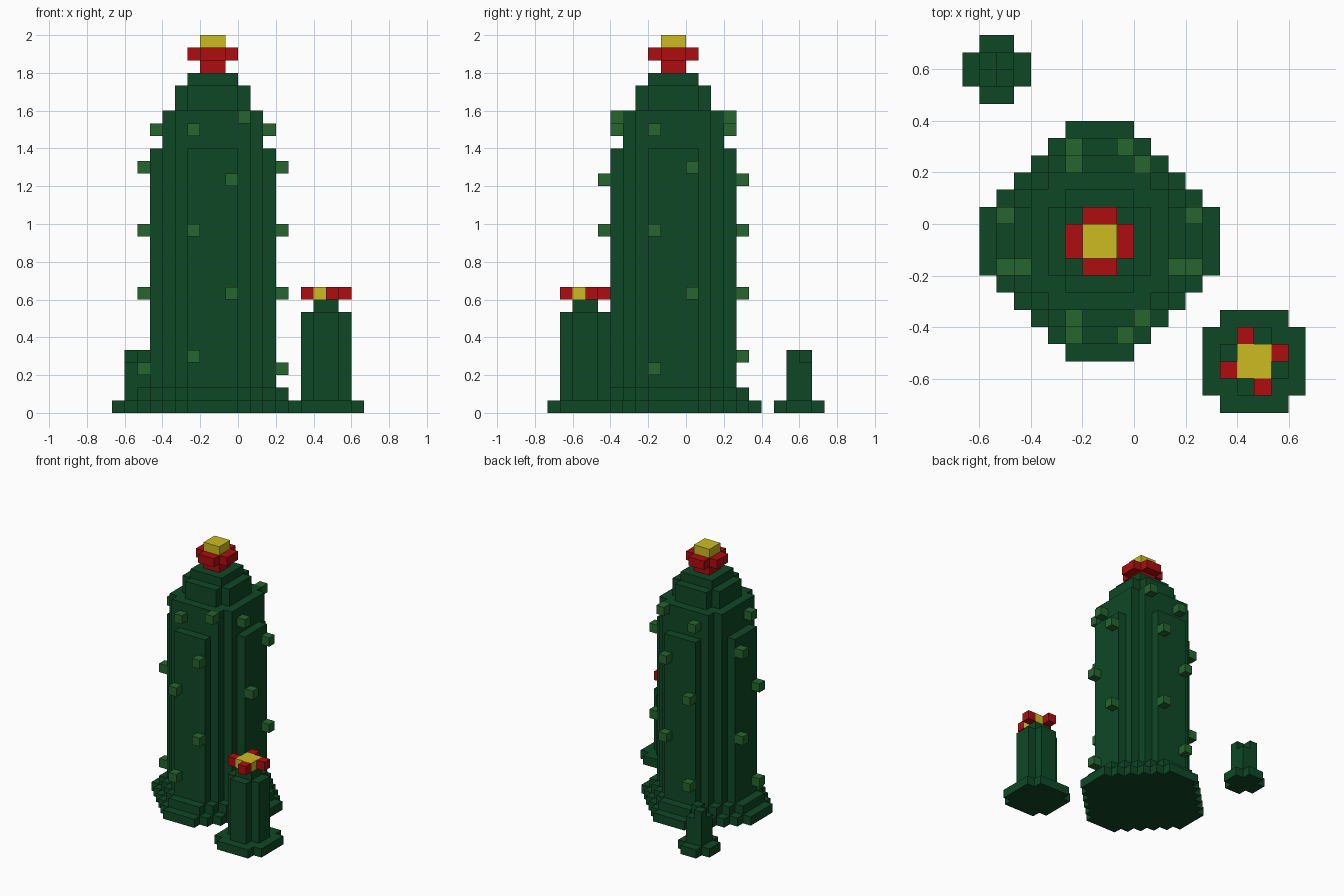
import bpy, bmesh

if "Cube" in bpy.data.objects:
    bpy.data.objects.remove(bpy.data.objects["Cube"])

U = 2 / 30  # one block


def material(name, rgb):
    m = bpy.data.materials.new(name)
    m.diffuse_color = (*rgb, 1)
    m.use_nodes = True
    m.node_tree.nodes["Principled BSDF"].inputs["Base Color"].default_value = m.diffuse_color
    return m


GREEN = material("dark green", (0.0048, 0.064, 0.019))
SPINE = material("light green", (0.019, 0.13, 0.027))
RED = material("red", (0.42, 0.004, 0.005))
YELLOW = material("yellow", (0.60, 0.50, 0.015))


def outline(steps):
    """Stepped outline from (x, y) corners of one quarter, turned four times."""
    quarter = []
    for i, (x, y) in enumerate(steps):
        quarter.append((x, y))
        if i + 1 < len(steps):
            quarter.append((steps[i + 1][0], y))
    pts = []
    for _ in range(4):
        pts += quarter
        quarter = [(-y, x) for x, y in quarter]
    return pts


def cell(a, b):
    return [(a, b), (a + 1, b), (a + 1, b + 1), (a, b + 1)]


def build(name, centre, mat, prisms):
    """Make one object from (outline, bottom, top) prisms, in blocks."""
    bm = bmesh.new()
    for pts, z0, z1 in prisms:
        low = [bm.verts.new((x * U, y * U, z0 * U)) for x, y in pts]
        high = [bm.verts.new((x * U, y * U, z1 * U)) for x, y in pts]
        bm.faces.new(low[::-1])
        bm.faces.new(high)
        n = len(pts)
        for i in range(n):
            j = (i + 1) % n
            bm.faces.new((low[i], low[j], high[j], high[i]))
    me = bpy.data.meshes.new(name)
    bm.to_mesh(me)
    bm.free()
    me.materials.append(mat)
    ob = bpy.data.objects.new(name, me)
    ob.location = (centre[0] * U, centre[1] * U, 0)
    bpy.context.collection.objects.link(ob)
    return ob


SQUARE = outline([(1, 1)])
PLUS = outline([(2, 1), (1, 2)])
WIDE_PLUS = outline([(3, 2), (2, 3)])

# Large cactus: stepped foot, ribbed trunk, stepped crown
main = (-2, -1)
build("large_cactus_foot", main, GREEN, [
    (outline([(7, 2), (6, 3), (5, 4), (4, 5), (3, 6), (2, 7)]), 0, 1),
    (outline([(6, 2), (5, 3), (4, 4), (3, 5), (2, 6)]), 1, 2)])
build("large_cactus_trunk", main, GREEN, [
    (outline([(5, 2), (4, 3), (3, 4), (2, 5)]), 2, 21),
    (outline([(4, 3), (3, 4)]), 21, 24)])
build("large_cactus_crown", main, GREEN, [
    (WIDE_PLUS, 24, 26), (outline([(2, 2)]), 26, 27)])

# Large flower
build("large_flower_petals", main, RED, [(SQUARE, 27, 28), (PLUS, 28, 29)])
build("large_flower_centre", main, YELLOW, [(SQUARE, 29, 30)])

# Spines: same pattern on front/back and on left/right
spines = []
for a, k in [(-2, 4), (1, 9), (-2, 14), (1, 18), (-2, 22), (2, 23)]:
    out = 5 if k < 21 else 4
    for b in (out, -out - 1):
        spines.append((cell(a, b), k, k + 1))
for b, k in [(-2, 3), (1, 9), (-2, 14), (1, 19), (-2, 22)]:
    out = 5 if k < 21 else 4
    for a in (out, -out - 1):
        spines.append((cell(a, b), k, k + 1))
build("spines", main, SPINE, spines)

# Medium cactus with pinwheel flower
medium = (7, -8)
build("medium_cactus", medium, GREEN, [
    (WIDE_PLUS, 0, 1), (PLUS, 1, 8), (SQUARE, 8, 9)])
build("medium_flower_centre", medium, YELLOW, [(SQUARE, 9, 10)])
build("medium_flower_petals", medium, RED, [
    (cell(a, b), 9, 10) for a, b in [(0, -2), (1, 0), (-1, 1), (-2, -1)]])

# Small sprout with an uneven top
build("small_cactus", (-8, 9), GREEN, [
    (PLUS, 0, 1), (SQUARE, 1, 4), (cell(-1, 0), 4, 5), (cell(0, -1), 4, 5)])
